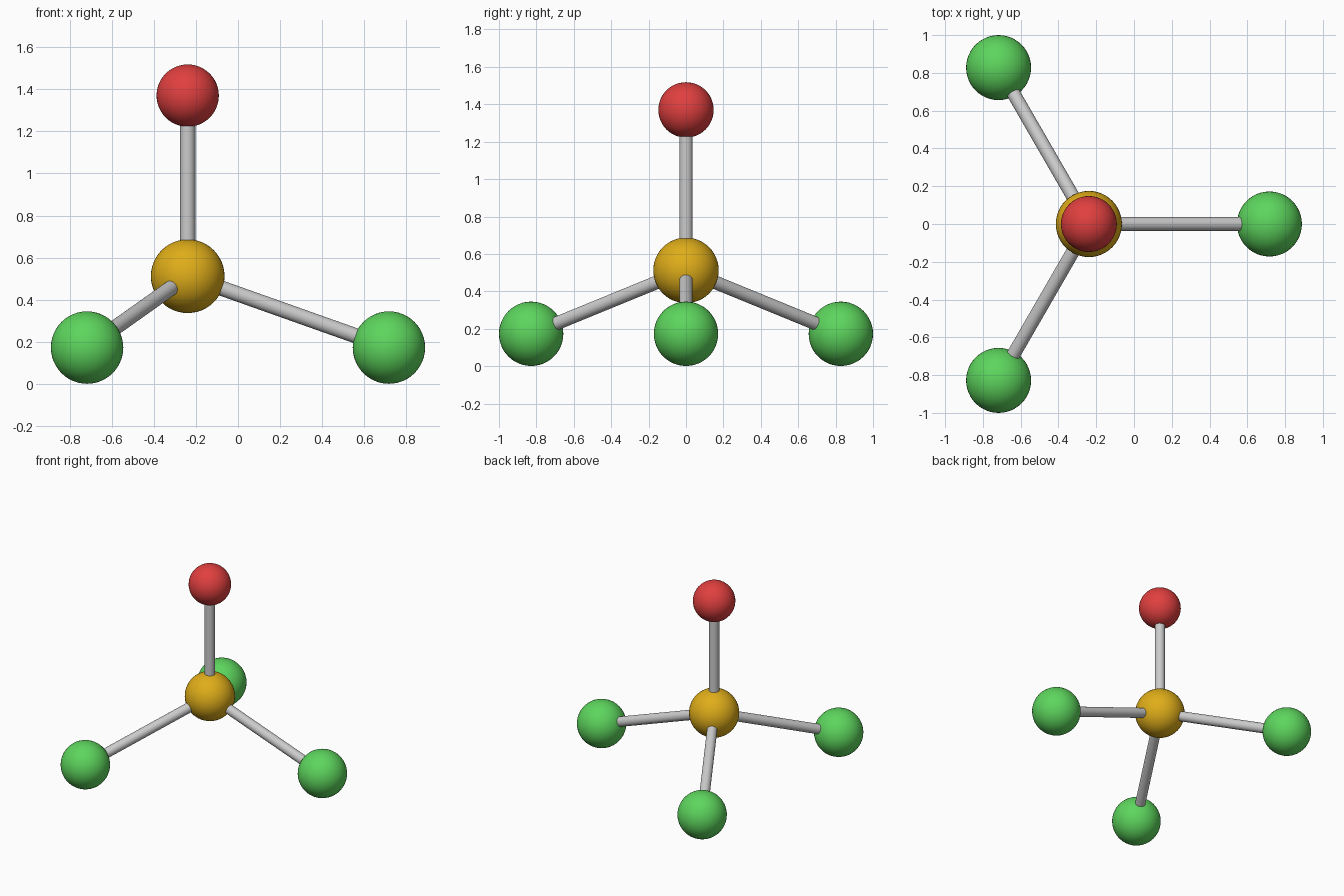
import bpy
from math import cos, sin, radians
from mathutils import Vector

if "Cube" in bpy.data.objects:
    bpy.data.objects.remove(bpy.data.objects["Cube"])


def material(name, color):
    m = bpy.data.materials.new(name)
    m.diffuse_color = (*color, 1)
    m.use_nodes = True
    m.node_tree.nodes["Principled BSDF"].inputs["Base Color"].default_value = m.diffuse_color
    return m


def ball(name, pos, radius, mat):
    bpy.ops.mesh.primitive_uv_sphere_add(segments=48, ring_count=24, radius=radius, location=pos)
    ob = bpy.context.object
    ob.name = name
    ob.data.materials.append(mat)
    bpy.ops.object.shade_smooth()


def rod(name, a, b, radius=0.036):
    d = b - a
    bpy.ops.mesh.primitive_cylinder_add(vertices=32, radius=radius, depth=d.length,
                                        location=(a + b) / 2,
                                        rotation=d.to_track_quat('Z', 'Y').to_euler())
    bpy.context.object.name = name
    bpy.ops.object.shade_smooth_by_angle(angle=radians(40))


gold = material("gold", (0.74, 0.42, 0.01))
red = material("red", (0.75, 0.05, 0.05))
green = material("green", (0.11, 0.67, 0.11))

# Central atom
center = Vector((-0.239, 0, 0.512))
ball("center_atom", center, 0.175, gold)

# Top atom and its bond
top = Vector((-0.239, 0, 1.37))
rod("top_bond", center, top)
ball("top_atom", top, 0.148, red)

# Three lower atoms spread evenly around the centre
for i in range(3):
    a = radians(120 * i)
    pos = Vector((center.x + 0.956 * cos(a), 0.956 * sin(a), 0.173))
    rod(f"lower_bond_{i + 1}", center, pos)
    ball(f"lower_atom_{i + 1}", pos, 0.172, green)
